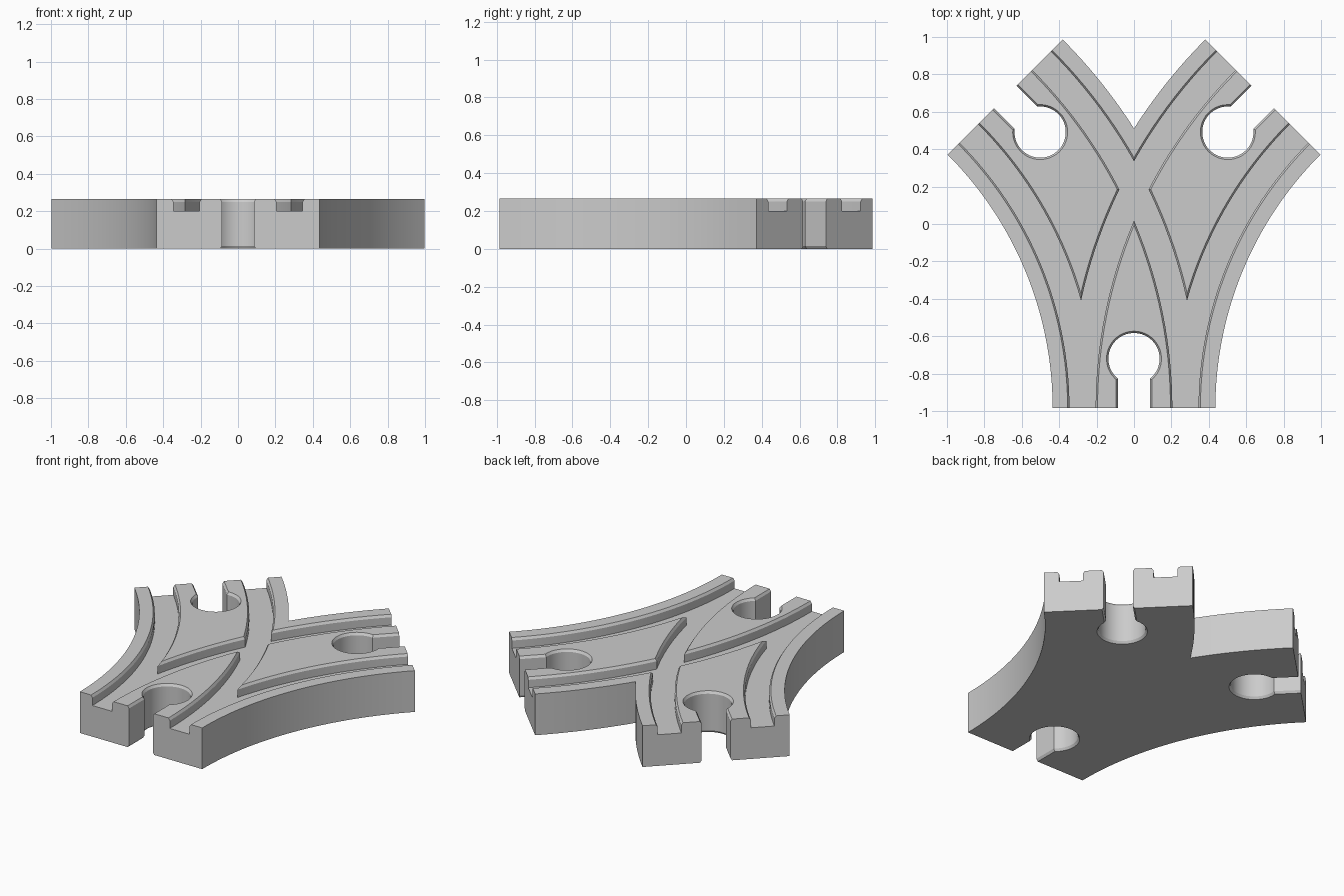
import bpy, bmesh
from math import sin, cos, pi, asin, acos, radians
from mathutils import Matrix, Vector

cube = bpy.data.objects.get("Cube")
if cube:
    bpy.data.objects.remove(cube, do_unlink=True)

FRONT = -0.985      # y of the single end
HEIGHT = 0.265
RADIUS = 2.353      # centre line of each branch
HALF = 0.435        # half width of the track
TURN = radians(45)
STEPS = 32

grey = bpy.data.materials.new("light grey")
grey.use_nodes = True
grey.diffuse_color = (0.6, 0.6, 0.6, 1)
grey.node_tree.nodes["Principled BSDF"].inputs["Base Color"].default_value = (0.6, 0.6, 0.6, 1)


def arc_point(radius, angle):
    """Point on the right branch at a distance from its turning centre."""
    return Vector((RADIUS - radius * cos(angle), FRONT + radius * sin(angle)))


def loft(bm, rings):
    """Skin closed rings of equal length and cap both ends."""
    loops = [[bm.verts.new(p) for p in ring] for ring in rings]
    for a, b in zip(loops, loops[1:]):
        for i in range(len(a)):
            j = (i + 1) % len(a)
            bm.faces.new((a[i], a[j], b[j], b[i]))
    bm.faces.new(loops[0])
    bm.faces.new(loops[-1])


def finish(name, bm):
    bmesh.ops.recalc_face_normals(bm, faces=bm.faces)
    mesh = bpy.data.meshes.new(name)
    bm.to_mesh(mesh)
    bm.free()
    mesh.materials.append(grey)
    obj = bpy.data.objects.new(name, mesh)
    bpy.context.collection.objects.link(obj)
    return obj


def make_body():
    # Right half outline: inner curve, branch end, outer curve to the notch
    notch = acos(RADIUS / (RADIUS + HALF))
    half = [arc_point(RADIUS - HALF, TURN * i / STEPS) for i in range(STEPS + 1)]
    half += [arc_point(RADIUS + HALF, TURN + (notch - TURN) * i / 12) for i in range(13)]
    half[-1].x = 0
    outline = half + [Vector((-p.x, p.y)) for p in reversed(half[:-1])]
    bm = bmesh.new()
    loft(bm, [[(p.x, p.y, z) for p in outline] for z in (0, HEIGHT)])
    return finish("track_body", bm)


def make_grooves(side):
    # Two wheel grooves with chamfered lips, swept along one branch
    profile = [(-0.07, 0.2), (0.07, 0.2), (0.07, 0.25), (0.09, 0.28),
               (-0.09, 0.28), (-0.07, 0.25)]
    bm = bmesh.new()
    for rail in (-0.275, 0.275):
        rings = []
        for i in range(-1, STEPS + 2):
            angle = TURN * min(max(i, 0), STEPS) / STEPS
            overrun = 0.05 * ((i > STEPS) - (i < 0))
            ring = []
            for across, z in profile:
                p = arc_point(RADIUS + rail + across, angle)
                p += overrun * Vector((sin(angle), cos(angle)))
                ring.append((side * p.x, p.y, z))
            rings.append(ring)
        loft(bm, rings)
    return finish("groove_cutter", bm)


def make_socket(x, y, turn):
    # Keyhole socket with chamfered top and bottom rims
    rings = []
    for z, grow in ((-0.015, 0.02), (0.015, 0), (0.25, 0), (0.28, 0.02)):
        r, w = 0.137 + grow, 0.085 + grow
        start = asin(w / r)
        ring = [(w, -0.05, z)]
        for i in range(49):
            t = start + (2 * pi - 2 * start) * i / 48
            ring.append((r * sin(t), 0.265 - r * cos(t), z))
        ring.append((-w, -0.05, z))
        rings.append(ring)
    bm = bmesh.new()
    loft(bm, rings)
    bm.transform(Matrix.Translation((x, y, 0)) @ Matrix.Rotation(turn, 4, "Z"))
    return finish("socket_cutter", bm)


body = make_body()
end = arc_point(RADIUS, TURN)
cutters = [make_socket(0, FRONT, 0),
           make_socket(end.x, end.y, pi - TURN),
           make_socket(-end.x, end.y, TURN - pi),
           make_grooves(1), make_grooves(-1)]

bpy.ops.object.select_all(action="DESELECT")
bpy.context.view_layer.objects.active = body
body.select_set(True)
for cutter in cutters:
    cutter.hide_render = True
    cut = body.modifiers.new("cut", "BOOLEAN")
    cut.operation = "DIFFERENCE"
    cut.solver = "EXACT"
    cut.object = cutter
    bpy.ops.object.modifier_apply(modifier=cut.name)
    bpy.data.objects.remove(cutter, do_unlink=True)

bpy.ops.object.shade_smooth_by_angle(angle=radians(25))
